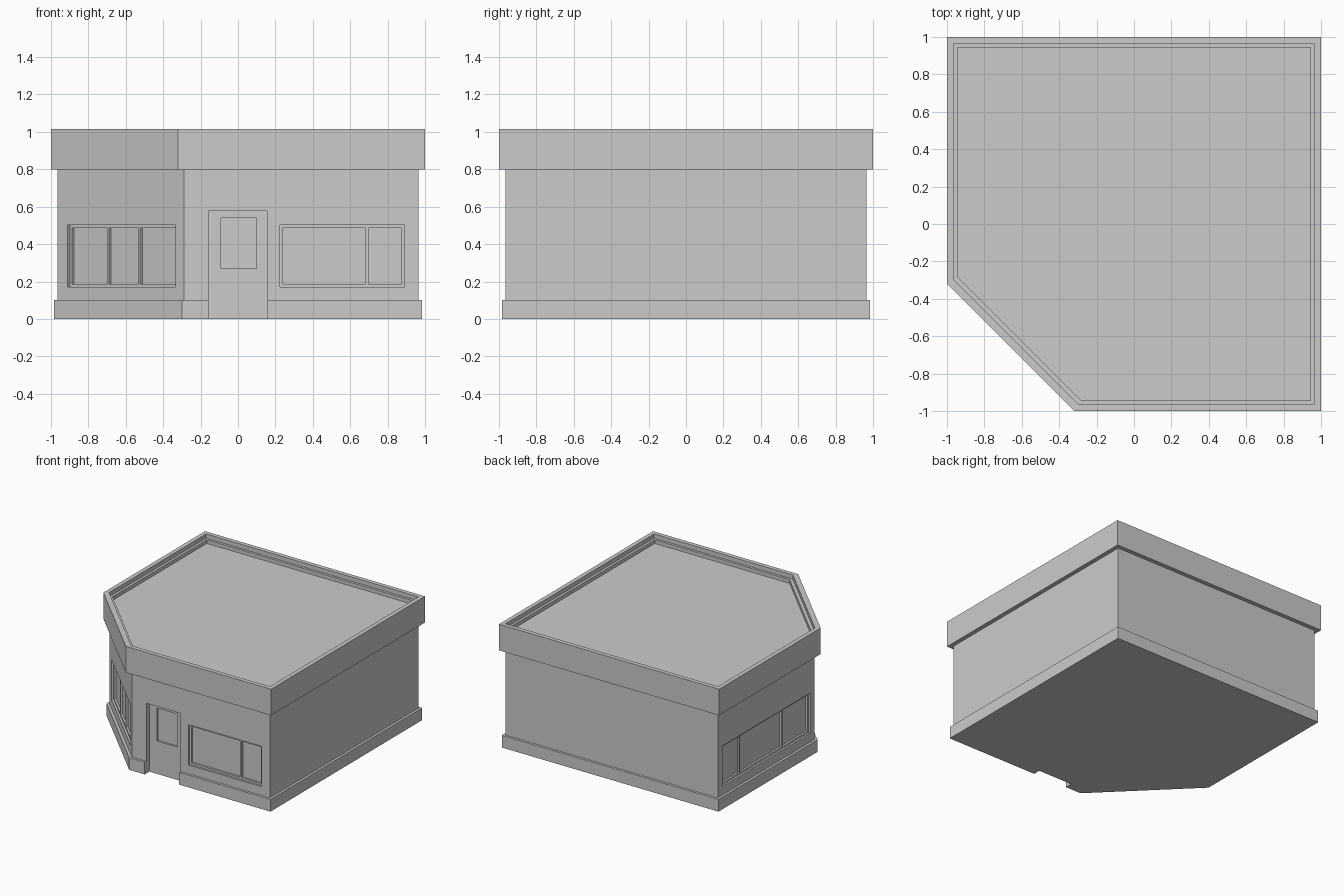
import bpy, bmesh
from math import radians
from mathutils import Matrix, Vector

if "Cube" in bpy.data.objects:
    bpy.data.objects.remove(bpy.data.objects["Cube"])


def make_object(name, bm):
    bmesh.ops.recalc_face_normals(bm, faces=bm.faces)
    mesh = bpy.data.meshes.new(name)
    bm.to_mesh(mesh)
    bm.free()
    obj = bpy.data.objects.new(name, mesh)
    bpy.context.collection.objects.link(obj)
    return obj


def footprint(h, c):
    # square of half-size h with the front-left corner cut off at c
    return [(h, -h), (h, h), (-h, h), (-h, -c), (-c, -h)]


def boxes(name, place, spans):
    # each span: u0, u1, depth0, depth1, z0, z1 in wall coordinates
    bm = bmesh.new()
    for u0, u1, d0, d1, z0, z1 in spans:
        size = Matrix.Diagonal((u1 - u0, d1 - d0, z1 - z0, 1))
        centre = Matrix.Translation(((u0 + u1) / 2, (d0 + d1) / 2, (z0 + z1) / 2))
        bmesh.ops.create_cube(bm, size=1, matrix=place @ centre @ size)
    return make_object(name, bm)


def cut(target, place, span):
    cutter = boxes("cutter", place, [span])
    cutter.hide_render = True
    mod = target.modifiers.new("opening", 'BOOLEAN')
    mod.operation = 'DIFFERENCE'
    mod.solver = 'EXACT'
    mod.object = cutter
    bpy.context.view_layer.objects.active = target
    bpy.ops.object.modifier_apply(modifier=mod.name)
    bpy.data.objects.remove(cutter)


def wall_frame(x, y, angle):
    return Matrix.Translation(Vector((x, y, 0))) @ Matrix.Rotation(radians(angle), 4, 'Z')


# Building shell: plinth, walls, overhanging parapet and sunken roof
rings = [(0.985, 0.30, 0), (0.985, 0.30, 0.10),
         (0.965, 0.29, 0.10), (0.965, 0.29, 0.80),
         (1.0, 0.32, 0.80), (1.0, 0.32, 1.015),
         (0.965, 0.295, 1.015), (0.965, 0.295, 0.98),
         (0.945, 0.28, 0.98), (0.945, 0.28, 0.95)]
bm = bmesh.new()
loops = [[bm.verts.new((x, y, z)) for x, y in footprint(h, c)] for h, c, z in rings]
for a, b in zip(loops, loops[1:]):
    for i in range(5):
        j = (i + 1) % 5
        bm.faces.new((a[i], a[j], b[j], b[i]))
bm.faces.new(loops[0])
bm.faces.new(loops[-1])
shell = make_object("building_shell", bm)

front = wall_frame(0, -0.965, 0)
corner = wall_frame(-0.6275, -0.6275, -45)
left = wall_frame(-0.965, 0, -90)


# Windows: recessed opening with a thin frame and mullions
def window(name, place, u0, u1, mullions):
    z0, z1, b, m = 0.172, 0.503, 0.016, 0.007
    cut(shell, place, (u0, u1, -0.01, 0.032, z0, z1))
    d0, d1 = 0.016, 0.035
    bars = [(u0, u0 + b, d0, d1, z0, z1), (u1 - b, u1, d0, d1, z0, z1),
            (u0 + b, u1 - b, d0, d1, z0, z0 + b), (u0 + b, u1 - b, d0, d1, z1 - b, z1)]
    bars += [(u - m, u + m, d0, d1, z0 + b, z1 - b) for u in mullions]
    boxes(name, place, bars)


window("front_window_frame", front, 0.225, 0.89, [0.69])
window("corner_window_frame", corner, -0.40, 0.414, [-0.11, 0.125])
window("left_window_frame", left, -0.90, 0.235, [-0.66, -0.11])

# Door: recess through the plinth, leaf with a sunken glass panel
cut(shell, front, (-0.158, 0.155, -0.1, 0.055, -0.1, 0.577))
boxes("door_leaf", front, [
    (-0.158, -0.09, 0.04, 0.055, 0, 0.577), (0.10, 0.155, 0.04, 0.055, 0, 0.577),
    (-0.09, 0.10, 0.04, 0.055, 0, 0.27), (-0.09, 0.10, 0.04, 0.055, 0.54, 0.577)])
